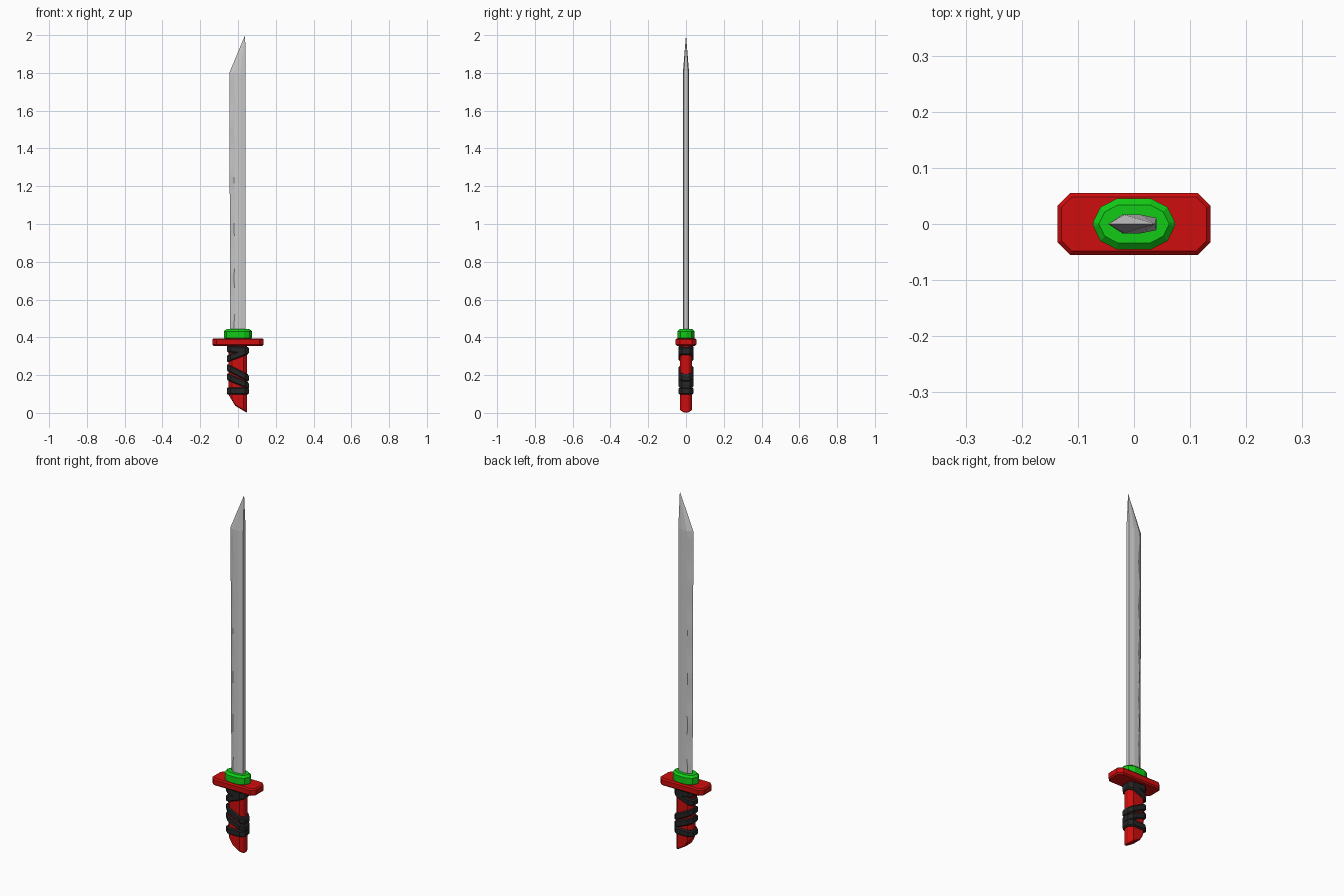
import bpy, bmesh, math
from mathutils import Vector

if "Cube" in bpy.data.objects:
    bpy.data.objects.remove(bpy.data.objects["Cube"])


def material(name, rgb):
    m = bpy.data.materials.new(name)
    m.diffuse_color = (*rgb, 1)
    m.use_nodes = True
    m.node_tree.nodes["Principled BSDF"].inputs["Base Color"].default_value = m.diffuse_color
    return m


RED = material("red", (0.62, 0.004, 0.004))
GREEN = material("green", (0.006, 0.6, 0.008))
BLACK = material("charcoal wrap", (0.018, 0.018, 0.018))
STEEL = material("steel", (0.6, 0.6, 0.6))


def finish(bm, name, mat, bevel=0):
    bmesh.ops.recalc_face_normals(bm, faces=bm.faces)
    me = bpy.data.meshes.new(name)
    bm.to_mesh(me)
    bm.free()
    me.materials.append(mat)
    ob = bpy.data.objects.new(name, me)
    bpy.context.collection.objects.link(ob)
    if bevel:
        mod = ob.modifiers.new("bevel", 'BEVEL')
        mod.width = bevel
        mod.segments = 1
        mod.limit_method = 'ANGLE'
        mod.angle_limit = math.radians(50)
    return ob


def loft(sections):
    """Join rings of points (equal counts) into a capped solid."""
    bm = bmesh.new()
    rings = [[bm.verts.new(p) for p in s] for s in sections]
    n = len(rings[0])
    for a, b in zip(rings, rings[1:]):
        for i in range(n):
            j = (i + 1) % n
            bm.faces.new((a[i], a[j], b[j], b[i]))
    bm.faces.new(rings[0])
    bm.faces.new(rings[-1])
    return bm


def octagon(hx, hy, cx, cy):
    return [(hx, -hy + cy), (hx, hy - cy), (hx - cx, hy), (-hx + cx, hy),
            (-hx, hy - cy), (-hx, -hy + cy), (-hx + cx, -hy), (hx - cx, -hy)]


def prism(outline, z0, z1, slope=0, ox=0):
    return loft([[(x + ox, y, z + slope * x) for x, y in outline] for z in (z0, z1)])


# Grip with a slanted pommel end
bm = prism(octagon(0.049, 0.031, 0.018, 0.015), 0.0, 0.37, ox=-0.001)
for co, no in (((0.048, 0, 0.004), (-0.6, 0, -1)), ((-0.05, 0, 0.10), (-1, 0, -0.6))):
    cut = bmesh.ops.bisect_plane(bm, geom=bm.verts[:] + bm.edges[:] + bm.faces[:],
                                 plane_co=co, plane_no=Vector(no).normalized(), clear_outer=True)
    edges = [e for e in cut["geom_cut"] if isinstance(e, bmesh.types.BMEdge)]
    bmesh.ops.holes_fill(bm, edges=edges, sides=0)
low = min(v.co.z for v in bm.verts)
for v in bm.verts:
    if v.co.z < 0.2:
        v.co.z -= low
finish(bm, "grip", RED, 0.005)

# Cloth wrap: tilted bands around the grip
bands = [(0.116, 0.0), (0.168, -0.42), (0.212, -0.5), (0.308, 0.38), (0.335, -0.08)]
for k, (z, slope) in enumerate(bands):
    bm = prism(octagon(0.058, 0.0385, 0.02, 0.018), z - 0.019, z + 0.019, slope, -0.001)
    finish(bm, f"grip_wrap_{k + 1}", BLACK, 0.006)

# Guard
finish(prism(octagon(0.136, 0.055, 0.022, 0.022), 0.355, 0.395), "guard", RED, 0.007)

# Blade collar
half = [(0.073, 0.004), (0.06, 0.03), (0.031, 0.045)]
half += [(-x, y) for x, y in reversed(half)]
collar = half + [(-x, -y) for x, y in half]
finish(prism(collar, 0.385, 0.443), "blade_collar", GREEN, 0.011)

# Blade: wavy ground edge on the left, flat spine on the right, pointed tip
sections = []
N = 40
for i in range(N + 1):
    z = 0.42 + (1.8 - 0.42) * i / N
    edge = -0.041 - 0.005 * i / N
    ridge = -0.017 + 0.004 * math.sin(z * 2 * math.pi / 0.26) * (i < N)
    side = [(ridge, 0.0165), (0.012, 0.0165), (0.040, 0.011)]
    sections.append([(edge, 0, z)] + [(x, -y, z) for x, y in side]
                    + [(x, y, z) for x, y in reversed(side)])
sections.append([(0.038 + (x - 0.038) * 0.005, y * 0.01, 2.0) for x, y, z in sections[-1]])
finish(loft(sections), "blade", STEEL)
